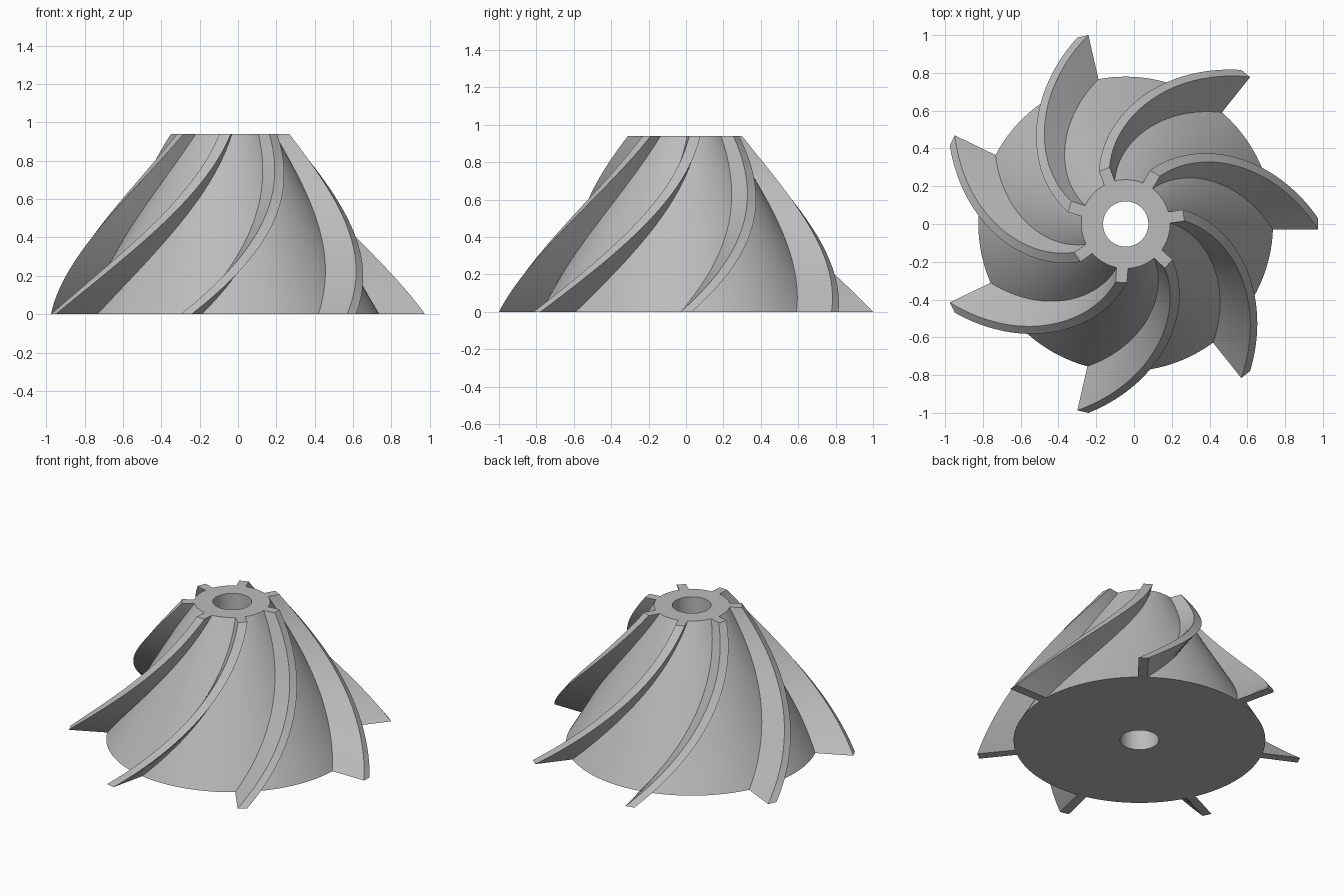
import bpy
import bmesh
from math import cos, sin, radians, tau

BLADES = 7
HEIGHT = 0.94
CENTRE_X = -0.044
HOLE_R = 0.12
HUB_R = (0.78, 0.235)       # bottom, top
BLADE_R = (1.019, 0.31)     # bottom, top
HALF_THICK = 0.03
TWIST = radians(60)
STEPS = 48
SEGMENTS = 144

cube = bpy.data.objects.get("Cube")
if cube:
    bpy.data.objects.remove(cube, do_unlink=True)

metal = bpy.data.materials.new("light_grey")
metal.use_nodes = True
GREY = (0.5, 0.5, 0.5, 1)
metal.diffuse_color = GREY
metal.node_tree.nodes["Principled BSDF"].inputs["Base Color"].default_value = GREY


def lerp(pair, t):
    return pair[0] + (pair[1] - pair[0]) * t


def loft(bm, rings, closed=False):
    """Skin a list of equal point loops; cap the ends or join them."""
    loops = [[bm.verts.new(p) for p in ring] for ring in rings]
    n = len(loops[0])
    pairs = list(zip(loops, loops[1:]))
    if closed:
        pairs.append((loops[-1], loops[0]))
    for a, b in pairs:
        for i in range(n):
            j = (i + 1) % n
            bm.faces.new((a[i], a[j], b[j], b[i]))
    if not closed:
        bm.faces.new(loops[0][::-1])
        bm.faces.new(loops[-1])


def make_object(name, bm):
    bmesh.ops.recalc_face_normals(bm, faces=bm.faces[:])
    mesh = bpy.data.meshes.new(name)
    bm.to_mesh(mesh)
    bm.free()
    mesh.materials.append(metal)
    obj = bpy.data.objects.new(name, mesh)
    obj.location.x = CENTRE_X
    bpy.context.collection.objects.link(obj)
    bpy.ops.object.select_all(action='DESELECT')
    obj.select_set(True)
    bpy.context.view_layer.objects.active = obj
    bpy.ops.object.shade_smooth_by_angle(angle=radians(30))
    return obj


# Conical hub with a bore through it
bm = bmesh.new()
profile = [(HOLE_R, 0), (HUB_R[0], 0), (HUB_R[1], HEIGHT), (HOLE_R, HEIGHT)]
loft(bm, [[(r * cos(a), r * sin(a), z) for r, z in profile]
          for a in (tau * i / SEGMENTS for i in range(SEGMENTS))], closed=True)
make_object("hub", bm)


# Twisted blades: a rectangular section that turns and shrinks as it rises
def blade_section(t, start):
    a = start + TWIST * t
    inner, outer = lerp(HUB_R, t) - 0.012, lerp(BLADE_R, t)
    corners = [(inner, -HALF_THICK), (outer, -HALF_THICK),
               (outer, HALF_THICK), (inner, HALF_THICK)]
    return [(x * cos(a) - y * sin(a), x * sin(a) + y * cos(a), HEIGHT * t)
            for x, y in corners]


for k in range(BLADES):
    bm = bmesh.new()
    loft(bm, [blade_section(i / STEPS, tau * k / BLADES) for i in range(STEPS + 1)])
    make_object(f"blade_{k + 1}", bm)
